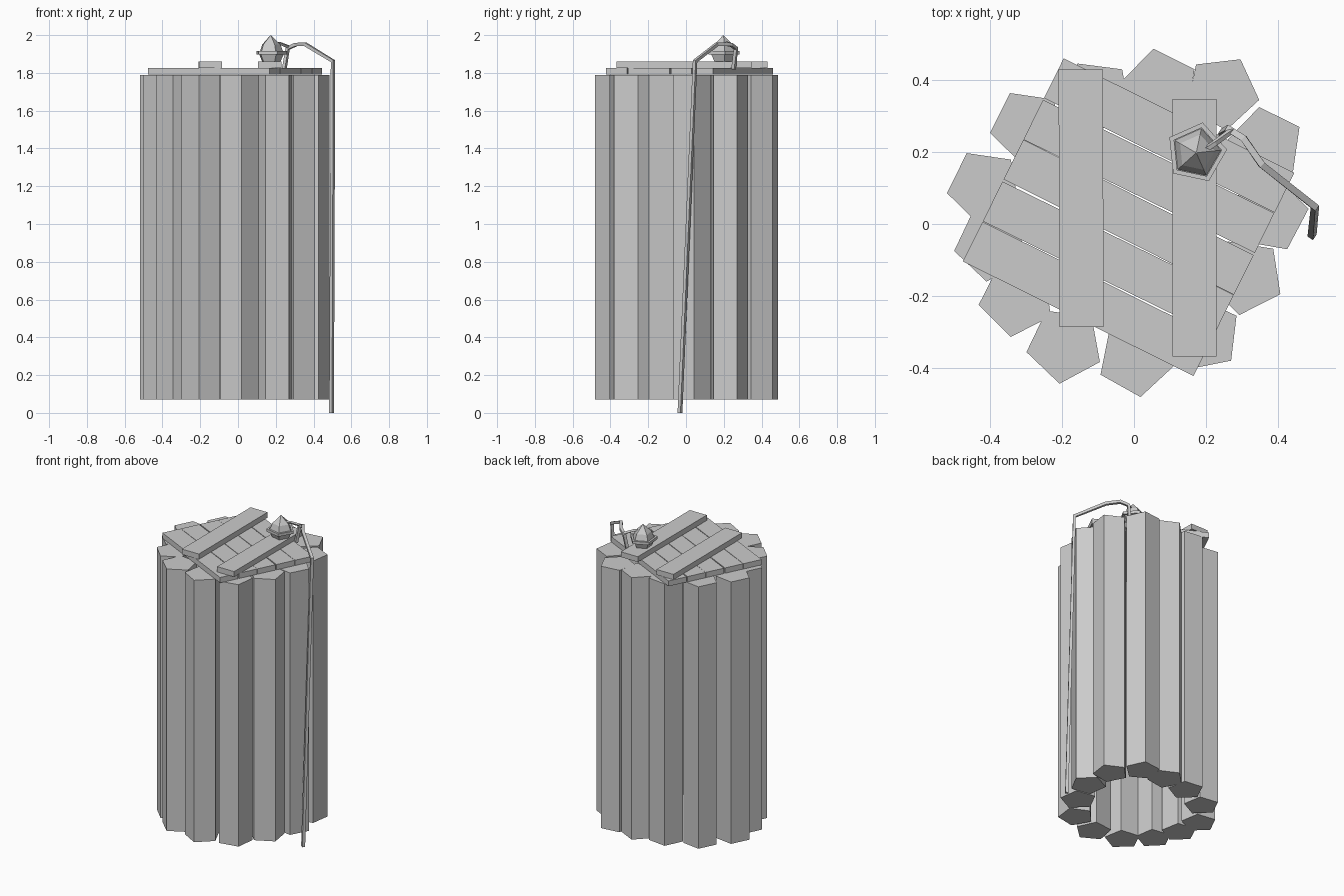
import bpy, bmesh, math
from mathutils import Vector, Matrix

if "Cube" in bpy.data.objects:
    bpy.data.objects.remove(bpy.data.objects["Cube"])


def finish(bm, name):
    bmesh.ops.recalc_face_normals(bm, faces=bm.faces[:])
    me = bpy.data.meshes.new(name)
    bm.to_mesh(me)
    bm.free()
    ob = bpy.data.objects.new(name, me)
    bpy.context.collection.objects.link(ob)
    return ob


def loft(name, rings, caps=True, loop=False):
    bm = bmesh.new()
    rs = [[bm.verts.new(p) for p in r] for r in rings]
    n = len(rs[0])
    pairs = list(zip(rs, rs[1:])) + ([(rs[-1], rs[0])] if loop else [])
    for a, b in pairs:
        for i in range(n):
            j = (i + 1) % n
            bm.faces.new((a[i], a[j], b[j], b[i]))
    if caps and not loop:
        bm.faces.new(rs[0])
        bm.faces.new(rs[-1])
    return finish(bm, name)


def polygon(cx, cy, z, r, a, n=5):
    return [(cx + r * math.cos(a + i * math.tau / n),
             cy + r * math.sin(a + i * math.tau / n), z) for i in range(n)]


def board(name, c, size, deg):
    bm = bmesh.new()
    bmesh.ops.create_cube(bm, size=1)
    m = (Matrix.Translation(c) @ Matrix.Rotation(math.radians(deg), 4, 'Z')
         @ Matrix.Diagonal((*size, 1)))
    bm.transform(m)
    return finish(bm, name)


def tube(name, pts, r, n=4):
    pts = [Vector(p) for p in pts]
    rings = []
    for i, p in enumerate(pts):
        d0 = (p - pts[max(i - 1, 0)]).normalized()
        d1 = (pts[min(i + 1, len(pts) - 1)] - p).normalized()
        t = (d0 + d1).normalized()
        # reference direction across the cable's overall plane
        u = t.cross(Vector((0.55, 0.83, 0))).normalized()
        v = t.cross(u)
        rings.append([p + r * (math.cos(k * math.tau / n + math.pi / 4) * u
                               + math.sin(k * math.tau / n + math.pi / 4) * v)
                      for k in range(n)])
    return loft(name, rings)


# Ring of pentagonal posts, each placed by one outer edge
edges = [(-.093, -.419, .018, -.481), (-.299, -.356, -.207, -.444),
         (-.432, -.225, -.343, -.314), (-.50, -.075, -.41, -.160),
         (-.465, .197, -.52, .086), (-.345, .364, -.40, .253),
         (-.033, .430, -.157, .446), (.168, .430, .054, .487),
         (.348, .345, .296, .458), (.460, .270, .348, .325),
         (.426, -.070, .485, .042), (.293, -.253, .407, -.195),
         (.270, -.380, .285, -.255)]
for i, (x0, y0, x1, y1) in enumerate(edges):
    dx, dy = x1 - x0, y1 - y0
    cx, cy = (x0 + x1) / 2 - .688 * dy, (y0 + y1) / 2 + .688 * dx
    a, r = math.atan2(y0 - cy, x0 - cx), math.hypot(x0 - cx, y0 - cy)
    loft(f"post_{i}", [polygon(cx, cy, z, r, a) for z in (.072, 1.79)])

# Lid planks with narrow gaps, and two battens across them
ang = math.radians(-26.4)
for i, wob in enumerate((0, .3, -.2, .3, 0)):
    off = (i - 2) * .1268
    board(f"lid_plank_{i}", (-.015 - off * math.sin(ang), .019 + off * math.cos(ang), 1.808),
          (.716, .123, .035), -26.4 + wob)
board("batten_left", (-.147, .072, 1.843), (.123, .716, .035), .2)
board("batten_right", (.168, -.01, 1.843), (.123, .716, .035), 0)

# Small pentagonal pot with rim band and pointed cap
px, py, pa = .173, .198, math.radians(90 - 12)
loft("pot_body", [polygon(px, py, z, r, pa) for z, r in ((1.86, .052), (1.905, .073))])
loft("pot_cap", [polygon(px, py, z, r, pa) for z, r in ((1.905, .069), (1.95, .052), (1.998, .003))])
loft("pot_rim", [polygon(px, py, z, r, pa) for z, r in
                 ((1.897, .071), (1.897, .086), (1.915, .086), (1.915, .071))], loop=True)

# Handle bar over the pot and the long bent cable down to the ground
tube("handle_bar", [(.165, .185, 1.962), (.225, .225, 1.955), (.275, .262, 1.935)], .009)
tube("cable", [(.245, .252, 1.82), (.263, .264, 1.93), (.305, .238, 1.95),
               (.355, .165, 1.952), (.503, .048, 1.862), (.495, -.032, 0)], .013)
